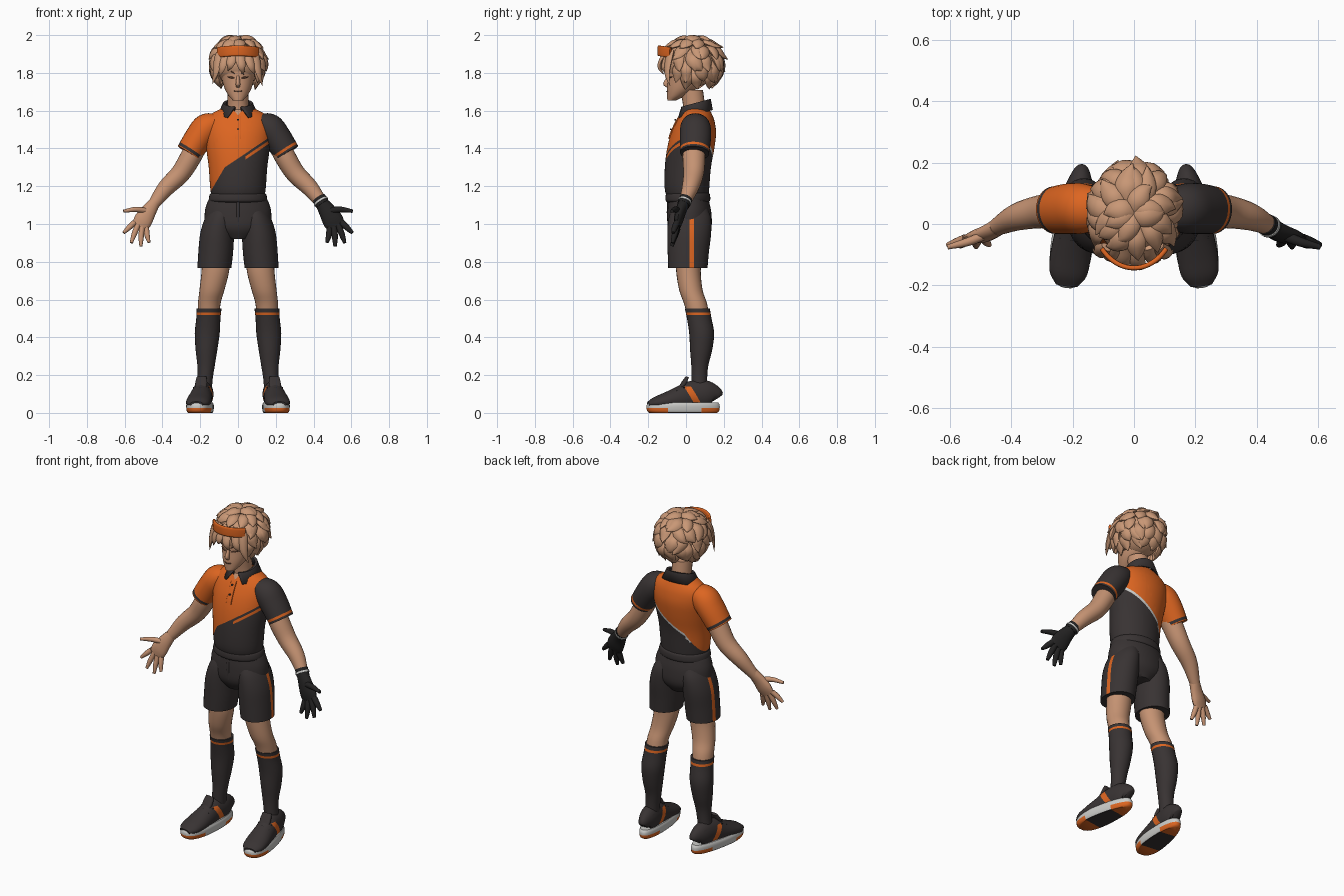
import bpy, bmesh, math, random
from mathutils import Vector, Matrix

cube = bpy.data.objects.get("Cube")
if cube:
    bpy.data.objects.remove(cube)
random.seed(4)
X, Y, Z = Vector((1, 0, 0)), Vector((0, 1, 0)), Vector((0, 0, 1))


def material(name, r, g, b):
    m = bpy.data.materials.new(name)
    m.use_nodes = True
    m.diffuse_color = (r, g, b, 1)
    bsdf = m.node_tree.nodes["Principled BSDF"]
    bsdf.inputs["Base Color"].default_value = (r, g, b, 1)
    bsdf.inputs["Roughness"].default_value = 0.8
    return m


SKIN = material("skin", .56, .29, .17)
HAIR = material("hair", .58, .31, .18)
ORANGE = material("orange", .72, .13, .015)
DARK = material("charcoal", .04, .033, .033)
BLACK = material("black", .017, .016, .016)
PALE = material("pale grey", .6, .6, .58)
BROWN = material("dark brown", .13, .06, .035)


def smooth_path(secs, k):
    """Catmull-Rom through sections of (x, y, z, half width, half depth)."""
    p = [Vector(s) for s in secs]
    p = [p[0] * 2 - p[1]] + p + [p[-1] * 2 - p[-2]]
    out = []
    for i in range(1, len(p) - 2):
        a, b, c, d = p[i - 1:i + 3]
        for j in range(k):
            t = j / k
            out.append((b * 2 + (c - a) * t + (a * 2 - b * 5 + c * 4 - d) * t * t
                        + (b * 3 - a - c * 3 + d) * t ** 3) * .5)
    return out + [p[-2]]


def loft(bm, secs, n=20, k=4, ref=None, p=2):
    """Rings along a path: level when ref is None, else square to the path."""
    path = smooth_path(secs, k)
    pos = [Vector(q[:3]) for q in path]
    rings = []
    for i, q in enumerate(path):
        u, v = X, Y
        if ref is not None:
            t = (pos[min(i + 1, len(pos) - 1)] - pos[max(i - 1, 0)]).normalized()
            v = (ref - t * ref.dot(t)).normalized()
            u = v.cross(t)
        ring = []
        for j in range(n):
            a = math.tau * j / n
            c, s = math.cos(a), math.sin(a)
            c, s = (math.copysign(abs(w) ** (2 / p), w) for w in (c, s))
            ring.append(bm.verts.new(pos[i] + u * c * max(q[3], .0005) + v * s * max(q[4], .0005)))
        rings.append(ring)
    for r0, r1 in zip(rings, rings[1:]):
        for j in range(n):
            bm.faces.new((r0[j], r0[(j + 1) % n], r1[(j + 1) % n], r1[j]))
    bm.faces.new(rings[0])
    bm.faces.new(rings[-1])


def finish(name, bm, mats, cuts=(), rule=None, angle=50):
    """Cut along colour borders, paint faces by rule, make the object."""
    for co, no in cuts:
        bmesh.ops.bisect_plane(bm, geom=bm.verts[:] + bm.edges[:] + bm.faces[:],
                               plane_co=co, plane_no=no, dist=.00001)
    if rule:
        for f in bm.faces:
            f.material_index = rule(f.calc_center_median())
    bmesh.ops.recalc_face_normals(bm, faces=bm.faces[:])
    me = bpy.data.meshes.new(name)
    bm.to_mesh(me)
    bm.free()
    for m in mats:
        me.materials.append(m)
    ob = bpy.data.objects.new(name, me)
    bpy.context.collection.objects.link(ob)
    bpy.ops.object.select_all(action='DESELECT')
    ob.select_set(True)
    bpy.context.view_layer.objects.active = ob
    bpy.ops.object.shade_smooth_by_angle(angle=math.radians(angle))
    return ob


def part(name, secs, mats, s=1, cuts=(), rule=None, **kw):
    bm = bmesh.new()
    loft(bm, [(s * q[0],) + tuple(q[1:]) for q in secs], **kw)
    return finish(name, bm, mats, cuts, rule)


# Head, neck and face
part("head", [(0, -.075, 1.655, .028, .024), (0, -.05, 1.68, .05, .05), (0, -.02, 1.72, .072, .08),
              (0, .005, 1.78, .088, .1), (0, .02, 1.85, .098, .115), (0, .025, 1.93, .07, .085)],
     [SKIN], n=32)
part("neck", [(0, .045, 1.57, .06, .058), (0, .042, 1.63, .056, .058), (0, .03, 1.71, .055, .06)], [SKIN])
part("nose", [(0, -.088, 1.785, .007, .01), (0, -.106, 1.742, .012, .015), (0, -.093, 1.722, .01, .008)], [SKIN], n=12)
part("mouth", [(-.02, -.097, 1.704, .002, .004), (0, -.102, 1.702, .002, .004), (.02, -.097, 1.704, .002, .004)],
     [BROWN], n=8, ref=Y)


def face_y(x):
    return .004 - .1 * math.sqrt(1 - (x / .089) ** 2)


for s, side in ((1, "left"), (-1, "right")):
    for label, z, rise, w in (("eye", 1.772, .004, .005), ("brow", 1.796, .012, .003)):
        part(f"{side}_{label}", [(x, face_y(x), z + rise * i, w * h, .004)
             for i, (x, h) in enumerate(((.018, .5), (.036, 1), (.056, .4)))], [BROWN], s, n=8, ref=Y)
    part(f"{side}_ear", [(.088, .02, 1.74, .008, .012), (.098, .025, 1.77, .012, .02), (.095, .03, 1.8, .006, .012)],
         [SKIN], s, n=12)

# Hair: a cap covered by rows of curved pointed locks
bm = bmesh.new()
C, R = Vector((0, .035, 1.85)), Vector((.125, .14, .125))


def shell(az, el, k):
    d = Vector((math.cos(el) * math.cos(az), math.cos(el) * math.sin(az), math.sin(el)))
    return C + Vector(a * b * k for a, b in zip(d, R))


bmesh.ops.create_uvsphere(bm, u_segments=32, v_segments=20, radius=1,
                          matrix=Matrix.Translation(C) @ Matrix.Diagonal(R.to_4d()))


def lock(points, width):
    secs = [tuple(p) + (width * w, width * h) for p, w, h in
            zip(points, (.7, 1, .75, .03), (.4, .55, .4, .03))]
    loft(bm, secs, n=8, k=4, ref=(points[1] - C).normalized())


for el, count, clear in ((1.3, 6, 0), (.95, 11, 0), (.55, 15, .75), (.15, 17, .9), (-.25, 17, 1.0), (-.55, 14, 1.15)):
    for i in range(count):
        az = math.tau * (i + random.uniform(.2, .8)) / count
        front = abs((az + math.pi / 2 + math.pi) % math.tau - math.pi)
        if front < clear:
            continue
        tw = random.uniform(-.3, .3)
        tip = random.uniform(1.22, 1.36) if el < 1 else 1.24
        lock([shell(az, el + .3, .92), shell(az + tw * .4, el, 1.08),
              shell(az + tw, el - .25, 1.17), shell(az + tw * 1.6, el - .42, tip)], random.uniform(.03, .04))

# Fringe falling over the forehead
for x, tx, tz in ((-.1, -.135, 1.74), (-.07, -.1, 1.78), (-.03, -.055, 1.81), (.01, .03, 1.79), (.055, .09, 1.79), (.09, .13, 1.73)):
    lock([Vector((x * .9, -.075, 1.92)), Vector((x * 1.05, -.125 + abs(x) * .4, 1.88)),
          Vector(((x + tx) / 2, -.145 + abs(x) * .5, (tz + 1.87) / 2)), Vector((tx, -.12 + abs(x) * .4, tz))], .026)
finish("hair", bm, [HAIR], angle=60)

# Headband across the front
part("headband", [(.138 * math.sin(a), .035 - .178 * math.cos(a), 1.892 + .025 * math.cos(a), .008, .028)
                  for a in (i * .17 for i in range(-5, 6))], [ORANGE], ref=Z, p=4, k=2)


# Shirt body: orange over charcoal with a slanting border and a skin V at the neck
def border(x):
    return min(1.42 + 1.71 * x, 1.347 + .67 * x)


def shirt_rule(c):
    if c.y < .03 and abs(c.x) < (c.z - 1.575) * .8:
        return 2
    gap = border(c.x) - c.z
    if gap < 0:
        return 0
    if c.y > .05 and gap < .015 and c.x > -.1:
        return 3
    if c.y < .03 and c.x > .04 and .015 < gap < .032:
        return 0
    return 1


slope = Vector((-.67, 0, 1))
cuts = [((0, 0, 1.42), (-1.71, 0, 1)), ((.04, 0, 0), X)]
cuts += [((0, 0, 1.347 - g), slope) for g in (0, .015, .032)]
cuts += [((0, 0, 1.575), (s, 0, -.8)) for s in (1, -1)]
part("shirt", [(0, .01, 1.135, .137, .108), (0, .005, 1.19, .147, .118), (0, .01, 1.3, .155, .122),
               (0, .025, 1.4, .168, .125), (0, .04, 1.48, .176, .119), (0, .05, 1.54, .172, .102),
               (0, .055, 1.58, .145, .083), (0, .055, 1.61, .09, .066), (0, .055, 1.625, .05, .05)],
     [ORANGE, DARK, SKIN, PALE], cuts=cuts, rule=shirt_rule, n=48)
part("placket", [(0, -.035, 1.57, .017, .005), (0, -.055, 1.535, .017, .005), (0, -.08, 1.48, .017, .005),
                 (0, -.089, 1.45, .016, .005)], [ORANGE], ref=Y, p=5)
for i, (y, z) in enumerate(((-.052, 1.552), (-.076, 1.502))):
    part(f"button_{i + 1}", [(0, y, z, .005, .005), (0, y - .009, z, .005, .005)], [DARK], ref=Z, n=10, k=1)

# Folded collar, open at the front with pointed wings
bm = bmesh.new()
rows = []
for i in range(33):
    t = i / 32
    a, w = .22 + t * (math.tau - .44), .55 + t * (math.tau - 1.1)
    back = (1 - math.cos(a)) / 2
    top = 1.615 + .042 * back
    row = []
    for ang, rx, ry, z in ((a, .07, .068, top - .035), (a, .066, .068, top), (a, .076, .077, top + .002),
                           (w, .104, .106 - .02 * back, 1.563 + .04 * back)):
        row.append(bm.verts.new((rx * math.sin(ang), .052 - ry * math.cos(ang), z)))
    rows.append(row)
for a, b in zip(rows, rows[1:]):
    for j in range(3):
        bm.faces.new((a[j], b[j], b[j + 1], a[j + 1]))
mod = finish("collar", bm, [DARK]).modifiers.new("thickness", 'SOLIDIFY')
mod.thickness = .008
mod.offset = 0

# Shorts hips and waistband
part("shorts_hips", [(0, .02, .92, .07, .08), (0, .02, .98, .165, .114), (0, .018, 1.06, .176, .116),
                     (0, .014, 1.12, .16, .108), (0, .012, 1.15, .142, .105)], [DARK], n=40)
part("waistband", [(0, .01, 1.115, .14, .108), (0, .01, 1.125, .154, .118), (0, .01, 1.155, .15, .117),
                   (0, .01, 1.168, .138, .108)], [DARK], n=40)
part("shorts_fly", [(0, -.095, 1.12, .008, .004), (0, -.098, 1.06, .008, .004), (0, -.093, .99, .006, .004)],
     [DARK], ref=Y, n=8)

for s, side in ((1, "left"), (-1, "right")):
    left = s > 0
    # Sleeve with a band near the hem
    axis = Vector((s * .055, -.005, -.085)).normalized()
    hem = Vector((s * .26, .045, 1.375))

    def sleeve_rule(c):
        d = (hem - c).dot(axis)
        return int(.012 < d < .026) if left else int(.006 < d < .022)

    part(f"{side}_sleeve", [(.1, .05, 1.545, .045, .06), (.16, .05, 1.513, .076, .08), (.205, .05, 1.46, .075, .083),
                            (.26, .045, 1.375, .07, .077)], [DARK, ORANGE] if left else [ORANGE, DARK], s,
         cuts=[(hem - axis * d, axis) for d in (.006, .012, .022, .026)], rule=sleeve_rule, ref=Y, n=28)
    # Arm
    part(f"{side}_arm", [(.2, .045, 1.45, .055, .058), (.25, .042, 1.355, .056, .06), (.305, .04, 1.267, .052, .054),
                         (.382, .022, 1.19, .045, .044), (.45, -.012, 1.1, .03, .027)], [SKIN], s, ref=Y, n=24)
    # Hand, gloved on one side
    bm = bmesh.new()
    fat = 1.12 if left else 1
    digits = [((.548, -.048, 1.008), (.578, -.06, .98), (.606, -.068, .953)),
              ((.53, -.048, .995), (.55, -.06, .945), (.565, -.072, .9)),
              ((.508, -.048, .983), (.513, -.062, .93), (.514, -.074, .882)),
              ((.486, -.044, .978), (.481, -.057, .94), (.471, -.068, .902)),
              ((.475, -.032, 1.068), (.54, -.058, 1.077), (.606, -.075, 1.068))]
    shapes = [[p + (r * fat, r * fat) for p, r in zip(d, (.015, .014, .008))] for d in digits]
    shapes.append([(.443, -.01, 1.112, .031 * fat, .028 * fat), (.474, -.028, 1.066, .041 * fat, .025 * fat),
                   (.502, -.04, 1.02, .049 * fat, .022 * fat), (.52, -.047, .985, .043 * fat, .014 * fat)])
    for secs in shapes:
        loft(bm, [(s * q[0],) + q[1:] for q in secs], n=14, ref=Y)
    finish(f"{side}_hand", bm, [BLACK if left else SKIN])
    if left:
        part("glove_cuff", [(.428, .0, 1.135, .038, .035), (.45, -.014, 1.102, .037, .033)], [BLACK], ref=Y)
        part("glove_strap", [(.437, -.006, 1.122, .041, .037), (.442, -.009, 1.114, .041, .037)], [PALE], ref=Y)

    # Shorts leg with a side stripe
    part(f"{side}_shorts_leg", [(.125, .01, .768, .09, .104), (.118, .012, .85, .092, .109), (.11, .017, .95, .09, .116),
                                (.095, .02, 1.03, .08, .112), (.08, .02, 1.09, .06, .09)], [DARK, ORANGE], s,
         cuts=[((0, y, 0), Y) for y in (.018, .042)],
         rule=lambda c: int(.018 < c.y < .042 and abs(c.x) > .14 and c.z > .77), n=36)
    # Leg and sock
    part(f"{side}_leg", [(.115, .015, .85, .074, .07), (.12, .013, .75, .073, .065), (.138, .026, .65, .066, .062),
                         (.152, .05, .58, .06, .061), (.157, .068, .5, .057, .058)], [SKIN], s, n=24)
    part(f"{side}_sock", [(.153, .06, .552, .066, .066), (.157, .07, .5, .064, .065), (.163, .083, .42, .066, .066),
                          (.167, .08, .33, .057, .058), (.169, .073, .25, .046, .045), (.174, .07, .18, .04, .042),
                          (.18, .07, .1, .04, .042)], [DARK, ORANGE], s,
         cuts=[((0, 0, z), Z) for z in (.518, .532)], rule=lambda c: int(.518 < c.z < .532), n=24)

    # Shoe: sole, upper, tongue and laces, turned outwards
    place = Matrix.Translation((s * .195, -.015, 0)) @ Matrix.Rotation(s * .13, 4, 'Z')
    bm = bmesh.new()
    loft(bm, [(0, 0, 0, .058, .18), (0, 0, .012, .064, .193), (0, 0, .04, .066, .195), (0, 0, .056, .06, .186)], n=40, k=3, p=2.4)
    for v in bm.verts:
        v.co.x *= 1 - 1.1 * v.co.y
    sole = finish(f"{side}_sole", bm, [PALE, ORANGE, DARK],
                  [((0, 0, .026), Z)] + [((0, y, 0), Y) for y in (-.09, .09)],
                  lambda c: 0 if c.z > .026 else 1 if abs(c.y) > .09 else 2 if c.z < .004 else 0)
    upper = part(f"{side}_shoe_upper", [(0, .178, .075, .022, .035), (0, .165, .09, .036, .055), (0, .12, .098, .05, .074),
                                        (0, .05, .094, .054, .076), (0, -.02, .076, .061, .064), (0, -.09, .062, .066, .047),
                                        (0, -.15, .052, .06, .032), (0, -.187, .046, .035, .014)], [DARK, ORANGE],
                 cuts=[((0, .06, .1), (0, 1, .6)), ((0, .022, .1), (0, 1, .6)), ((0, 0, .14), Z)],
                 rule=lambda c: int(.082 < c.y + .6 * (c.z) < .12 and c.z < .14), ref=Z, n=28)
    tongue = part(f"{side}_shoe_tongue", [(0, -.02, .12, .03, .012), (0, .005, .16, .032, .012), (0, .022, .19, .026, .008)],
                  [DARK], ref=Y, p=3)
    bm = bmesh.new()
    for y, z in ((0, .15), (-.035, .134), (-.07, .116)):
        loft(bm, [(-.042, y, z - .018, .006, .004), (0, y, z, .006, .004), (.042, y, z - .018, .006, .004)], n=8, ref=Z)
    laces = finish(f"{side}_laces", bm, [BLACK])
    for ob in (sole, upper, tongue, laces):
        ob.matrix_world = place
